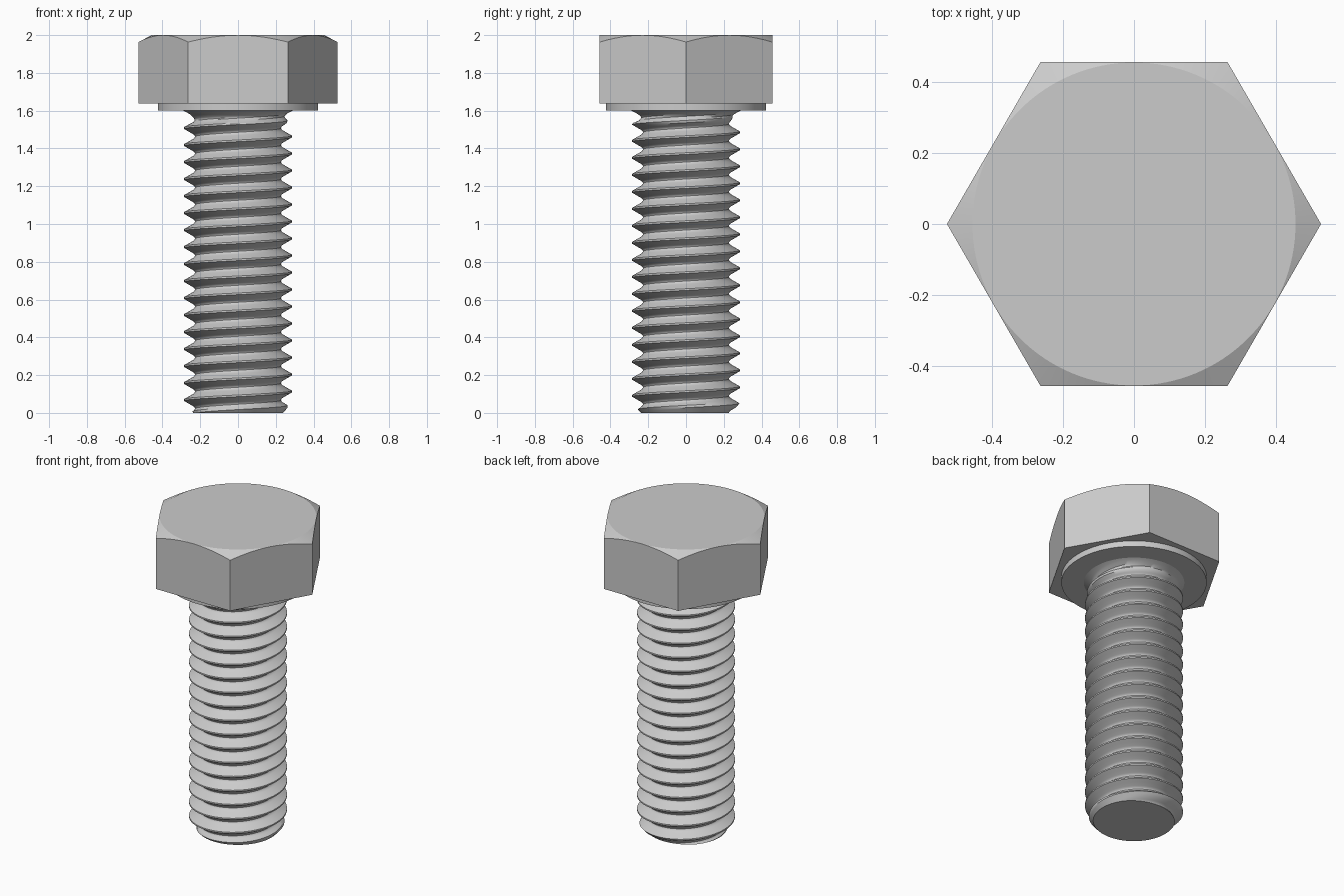
import bpy, bmesh, math

if "Cube" in bpy.data.objects:
    bpy.data.objects.remove(bpy.data.objects["Cube"])

PITCH, CREST, ROOT = 0.09, 0.285, 0.228
Z_CREST = 0.023            # crest height on the +x side
Z_TOP = 1.61
# half thread profile: (fraction of pitch from crest, radius)
HALF = [(0.0, CREST), (0.05, CREST), (0.19, 0.263), (0.33, 0.241),
        (0.39, 0.2335), (0.45, 0.2295), (0.5, ROOT)]


def shade(obj, degrees):
    bpy.ops.object.select_all(action='DESELECT')
    obj.select_set(True)
    bpy.context.view_layer.objects.active = obj
    bpy.ops.object.shade_smooth_by_angle(angle=math.radians(degrees))


def cylinder(name, sides, radius_low, radius_high, z0, z1):
    mesh = bpy.data.meshes.new(name)
    bm = bmesh.new()
    bmesh.ops.create_cone(bm, cap_ends=True, segments=sides, radius1=radius_low,
                          radius2=radius_high, depth=z1 - z0)
    bmesh.ops.translate(bm, verts=bm.verts, vec=(0, 0, (z0 + z1) / 2))
    bm.to_mesh(mesh)
    bm.free()
    obj = bpy.data.objects.new(name, mesh)
    bpy.context.collection.objects.link(obj)
    return obj


def thread_radius(z, turn):
    u = ((z - Z_CREST) / PITCH - turn) % 1.0
    u = min(u, 1 - u)
    r = ROOT
    for (a, ra), (b, rb) in zip(HALF, HALF[1:]):
        if a <= u <= b:
            r = ra + (rb - ra) * (u - a) / (b - a)
            break
    # thread runs out smoothly into the fillet under the head
    fade = min(1, max(0, (1.575 - z) / 0.045))
    fillet = 0.062 * (max(0, z - 1.545) / 0.055) ** 2
    r = ROOT + (r - ROOT) * fade + fillet
    # chamfered tip
    return min(r, 0.238 + 0.9 * z)


# hexagonal head: prism trimmed by a wide cone for the top chamfer
head = cylinder("hex_head", 6, 0.528, 0.528, 1.638, 2.0)
if abs(max(v.co.x for v in head.data.vertices) - 0.528) > 0.01:
    for v in head.data.vertices:
        v.co.x, v.co.y = -v.co.y, v.co.x
cutter = cylinder("chamfer_cutter", 128, 0.456 + 0.4 * 1.95, 0.456, 1.6, 2.0)
cutter.hide_render = True
mod = head.modifiers.new("chamfer", 'BOOLEAN')
mod.operation = 'INTERSECT'
mod.solver = 'EXACT'
mod.object = cutter
bpy.context.view_layer.objects.active = head
bpy.ops.object.modifier_apply(modifier=mod.name)
bpy.data.objects.remove(cutter)
shade(head, 15)

# round bearing face under the head
shade(cylinder("washer_face", 128, 0.423, 0.423, 1.601, 1.645), 30)

# threaded shank: grid sheared along the helix, clipped flat at both ends
fracs = [f for f, _ in HALF] + [1 - f for f, _ in HALF[-2:0:-1]]
heights = [Z_CREST + (k + f) * PITCH for k in range(-3, 20) for f in fracs]
SEG = 96
bm = bmesh.new()
grid = []
for i in range(SEG + 1):
    turn = i / SEG
    a = turn * math.tau
    column = []
    for h in heights:
        z = min(Z_TOP, max(0.0, h + turn * PITCH))
        r = thread_radius(z, turn)
        column.append(bm.verts.new((r * math.cos(a), r * math.sin(a), z)))
    grid.append(column)
for c0, c1 in zip(grid, grid[1:]):
    for j in range(len(heights) - 1):
        bm.faces.new((c0[j], c1[j], c1[j + 1], c0[j + 1]))
bmesh.ops.remove_doubles(bm, verts=bm.verts, dist=0.0002)
bmesh.ops.holes_fill(bm, edges=[e for e in bm.edges if e.is_boundary], sides=0)
bmesh.ops.recalc_face_normals(bm, faces=bm.faces)
mesh = bpy.data.meshes.new("threaded_shank")
bm.to_mesh(mesh)
bm.free()
shank = bpy.data.objects.new("threaded_shank", mesh)
bpy.context.collection.objects.link(shank)
shade(shank, 35)
